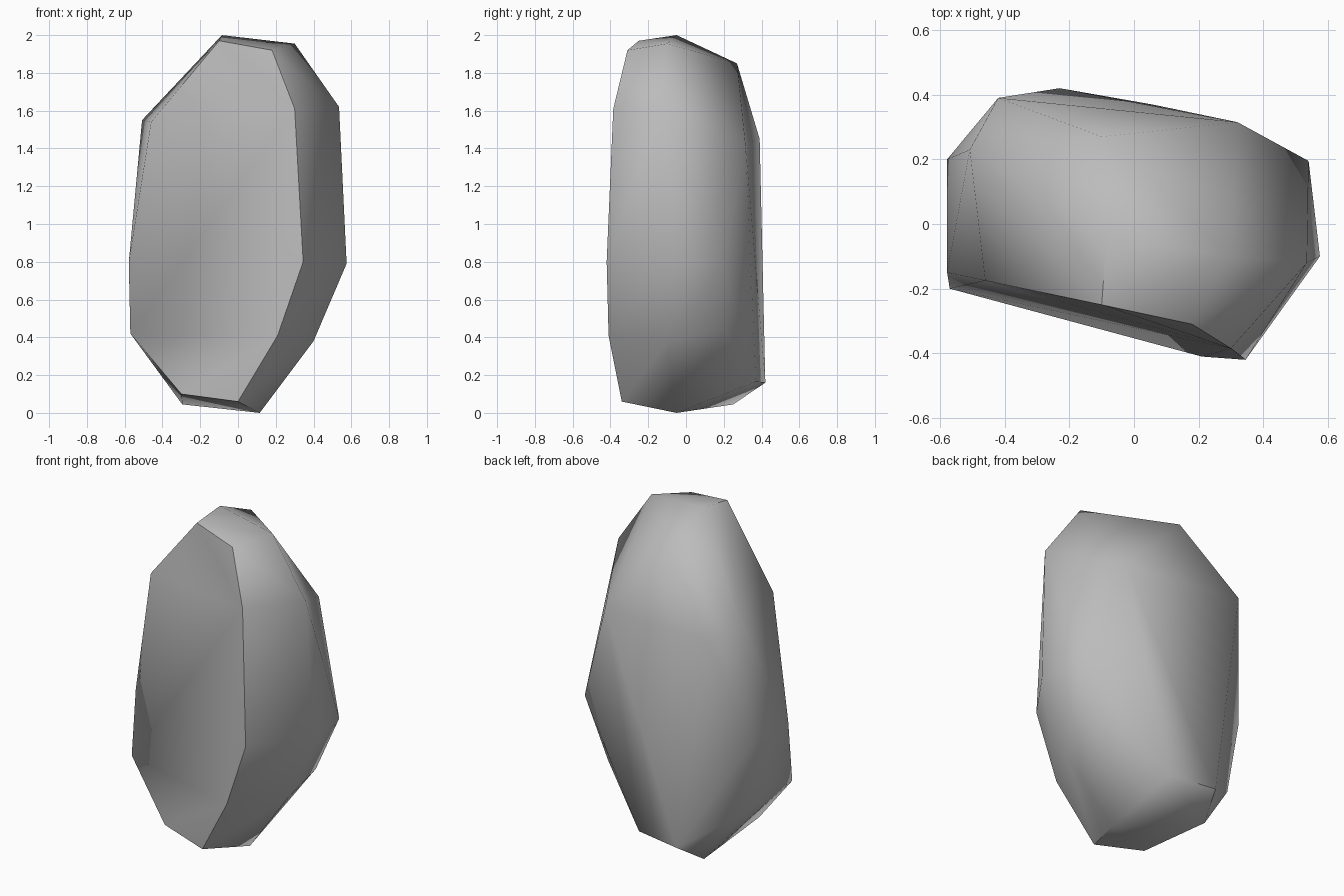
import bpy
import bmesh
import math
from mathutils import Vector

default_cube = bpy.data.objects.get("Cube")
if default_cube:
    bpy.data.objects.remove(default_cube, do_unlink=True)


def make_material(name, colour):
    material = bpy.data.materials.new(name)
    material.use_nodes = True
    material.diffuse_color = colour
    shader = material.node_tree.nodes["Principled BSDF"]
    shader.inputs["Base Color"].default_value = colour
    shader.inputs["Roughness"].default_value = 0.9
    return material


# Outline of the broad, nearly flat front cut
front_outline = [
    (-.1, -.25, 1.97), (.18, -.31, 1.92), (.3, -.385, 1.61),
    (.345, -.42, .8), (.21, -.41, .41), (0, -.34, .06),
    (-.3, -.27, .1), (-.57, -.2, .42), (-.578, -.15, .8),
    (-.46, -.175, 1.54),
]

# Widest girth of the boulder, running around its rim
rim_outline = [
    (-.085, -.05, 2), (.3, -.1, 1.955), (.535, -.12, 1.62),
    (.575, -.1, .79), (.4, -.1, .38), (.115, -.05, 0),
    (-.295, .25, .045), (-.49, .21, .33), (-.578, .2, .79),
    (-.508, .23, 1.55),
]

# Corners of the rounded back
back_corners = [
    (-.1, .27, 1.85), (.32, .315, 1.42), (.54, .195, .79),
    (.38, .2, .44), (.055, .37, .165), (-.23, .42, .16),
    (-.42, .39, 1.45),
]


def make_boulder(name, corners, material):
    """Wrap a faceted convex stone around the given corners."""
    shape = bmesh.new()
    for corner in corners:
        shape.verts.new(Vector(corner))
    hull = bmesh.ops.convex_hull(shape, input=shape.verts[:])
    leftovers = {item for key in ("geom_interior", "geom_unused")
                 for item in hull[key] if isinstance(item, bmesh.types.BMVert)}
    bmesh.ops.delete(shape, geom=list(leftovers), context="VERTS")
    bmesh.ops.recalc_face_normals(shape, faces=shape.faces[:])

    mesh = bpy.data.meshes.new(name)
    shape.to_mesh(mesh)
    shape.free()
    mesh.materials.append(material)
    boulder = bpy.data.objects.new(name, mesh)
    bpy.context.collection.objects.link(boulder)
    return boulder


stone_grey = make_material("stone grey", (.5, .5, .5, 1))
boulder = make_boulder("boulder", front_outline + rim_outline + back_corners, stone_grey)

# Soft weathered body with crisp edges around the cuts
bpy.ops.object.select_all(action="DESELECT")
boulder.select_set(True)
bpy.context.view_layer.objects.active = boulder
bpy.ops.object.shade_smooth_by_angle(angle=math.radians(50))
